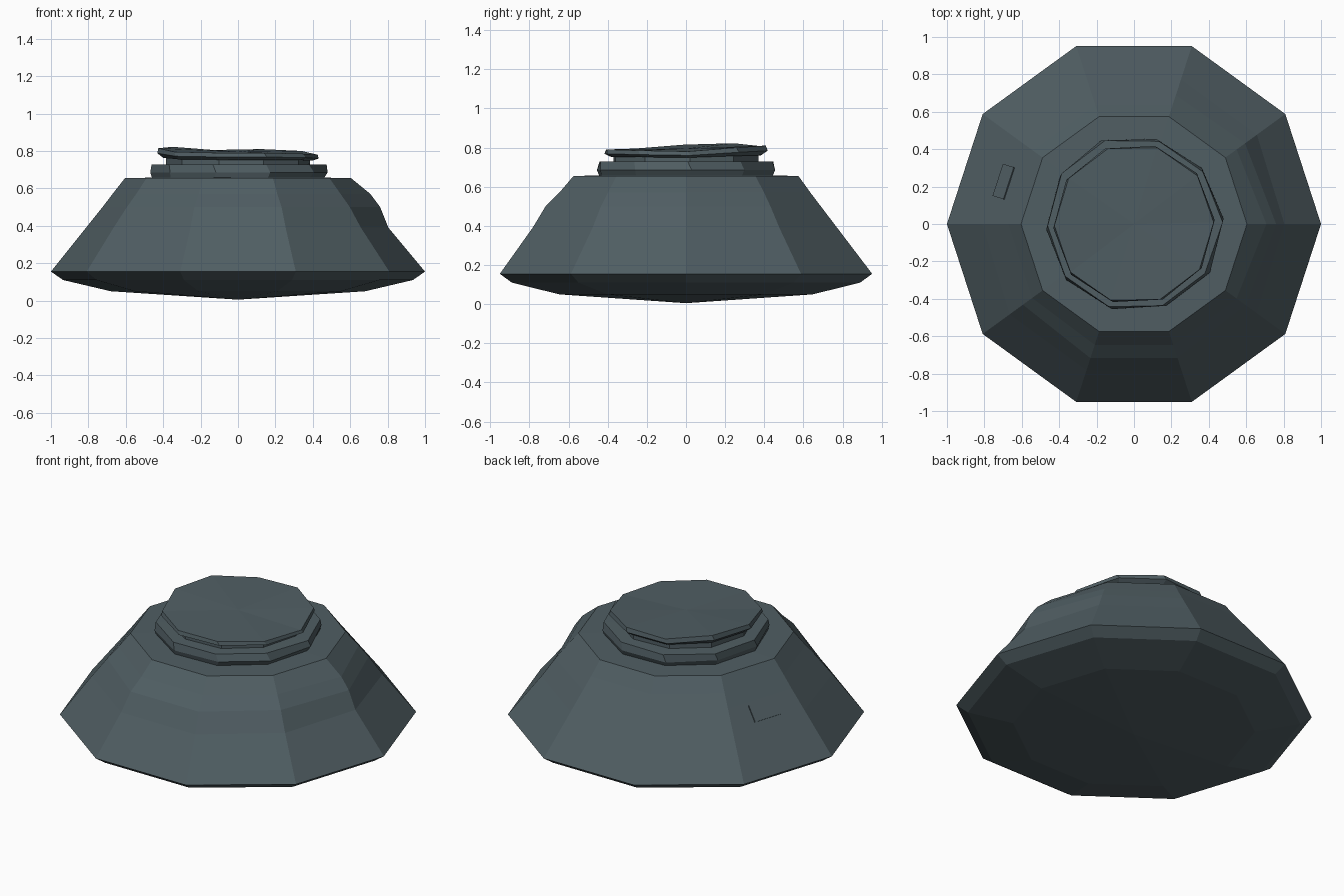
import bpy
import math
from mathutils import Vector, Matrix

if "Cube" in bpy.data.objects:
    bpy.data.objects.remove(bpy.data.objects["Cube"])

SIDES = 10
STEP = math.tau / SIDES


def material(name, color):
    m = bpy.data.materials.new(name)
    m.diffuse_color = (*color, 1)
    m.use_nodes = True
    m.node_tree.nodes["Principled BSDF"].inputs["Base Color"].default_value = m.diffuse_color
    return m


slate = material("slate", (0.080, 0.112, 0.125))


def ring(r, z, turn=0.0, dr=None, dz=None):
    """One decagon of points, with optional per-corner radius and height offsets."""
    dr = dr or [0] * SIDES
    dz = dz or [0] * SIDES
    return [((r + dr[i]) * math.cos(i * STEP + turn),
             (r + dr[i]) * math.sin(i * STEP + turn), z + dz[i]) for i in range(SIDES)]


def loft(name, rings, bottom=None, top=None):
    """Skin the rings from low to high and close both ends with a fan."""
    verts = [p for r in rings for p in r]
    faces = []
    for k in range(len(rings) - 1):
        for i in range(SIDES):
            j = (i + 1) % SIDES
            a, b = k * SIDES, (k + 1) * SIDES
            faces.append((a + i, a + j, b + j, b + i))
    for z, start, flip in ((bottom, 0, True), (top, (len(rings) - 1) * SIDES, False)):
        c = len(verts)
        verts.append((0, 0, z))
        for i in range(SIDES):
            f = (start + i, start + (i + 1) % SIDES, c)
            faces.append(f[::-1] if flip else f)
    me = bpy.data.meshes.new(name)
    me.from_pydata(verts, [], faces)
    me.materials.append(slate)
    ob = bpy.data.objects.new(name, me)
    bpy.context.collection.objects.link(ob)
    return ob


# Main body: shallow dished underside, wide rim, lightly weathered slope
loft("body", [
    ring(0.68, 0.05),
    ring(0.935, 0.11),
    ring(1.0, 0.155),
    ring(0.812, 0.39, dr=[-0.008, 0, 0, 0, 0, 0, 0.01, 0.01, 0.012, 0]),
    ring(0.724, 0.50, dr=[0.036, 0.01, 0, 0, 0, 0, 0.01, 0.03, 0.03, 0.015]),
    ring(0.668, 0.57, dr=[0.04, 0.01, 0, 0, 0, 0.003, 0.005, 0.012, 0.012, 0.01]),
    ring(0.604, 0.655),
], bottom=0.005, top=0.665)

# Lower collar, slightly twisted and uneven
loft("lower_collar", [
    ring(0.46, 0.655, 0.04),
    ring(0.47, 0.685, 0.06, dr=[0.01, 0, 0, 0.01, 0, 0, 0, 0, 0, 0.012]),
    ring(0.462, 0.728, 0.02, dr=[0.012, 0, 0, 0.01, 0.01, 0, 0, 0, 0, 0]),
], bottom=0.65, top=0.733)

# Narrow neck between the collars
loft("neck", [ring(0.385, 0.72, 0.05), ring(0.385, 0.78, 0.05)], bottom=0.72, top=0.78)

# Upper cap with a wavy lid
wave = [-0.02, 0.0, 0.01, 0.005, 0.022, 0.015, -0.005, -0.01, -0.01, -0.015]
loft("cap", [
    ring(0.40, 0.757, 0.03, dz=[w * 0.4 for w in wave]),
    ring(0.432, 0.776, 0.05, dz=[w * 0.8 for w in wave]),
    ring(0.426, 0.80, 0.02, dz=wave),
], bottom=0.757, top=0.795)

# Small hatch plate set on the left rear slope
a = math.radians(162)
out = Vector((math.cos(a), math.sin(a), 0))
side = Vector((-math.sin(a), math.cos(a), 0))
up = (Vector((0, 0, 0.5)) - out * 0.38).normalized()
normal = side.cross(up)
rot = Matrix((side, up, normal)).transposed().to_4x4()
center = out * 0.732 + Vector((0, 0, 0.447))
bpy.ops.mesh.primitive_cube_add(size=1)
hatch = bpy.context.object
hatch.name = "hatch"
hatch.data.materials.append(slate)
hatch.matrix_world = Matrix.Translation(center) @ rot @ Matrix.Diagonal((0.18, 0.10, 0.009, 1))
